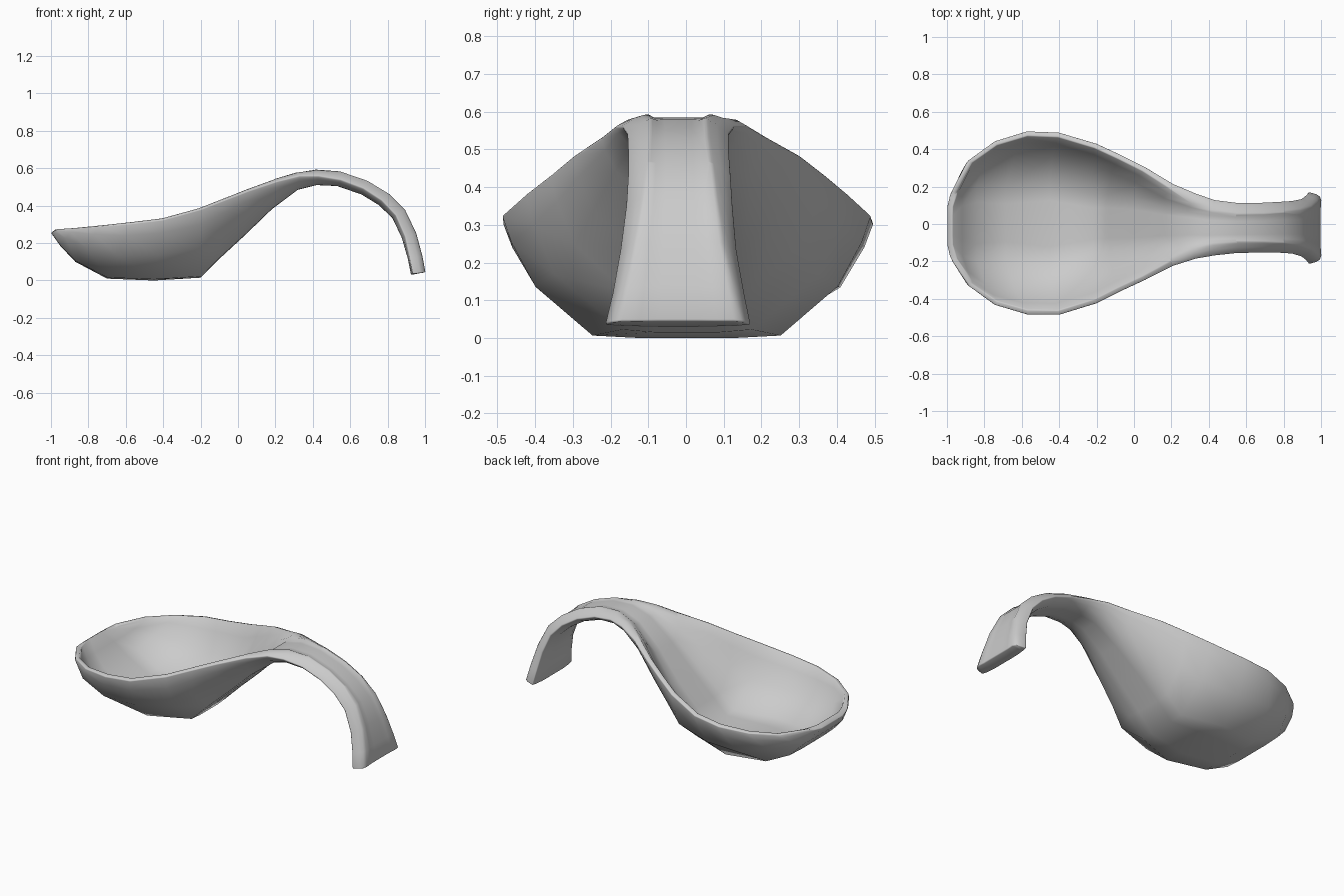
import bpy, bmesh

cube = bpy.data.objects.get("Cube")
if cube:
    bpy.data.objects.remove(cube)

grey = bpy.data.materials.new("light grey glaze")
grey.use_nodes = True
colour = (0.6, 0.6, 0.6, 1)
grey.diffuse_color = colour
grey.node_tree.nodes["Principled BSDF"].inputs["Base Color"].default_value = colour

MAX_WALL = 0.08
RIM_SHARE = 0.55


def section(floor):
    """Cross-section as (share of half width, share of depth, share of wall)."""
    half = [(1, 0, RIM_SHARE), (.95, .22, .85), (.82, .58, 1), (floor, .98, 1),
            (floor / 2, 1, 1)]
    return [(-a, b, w) for a, b, w in half] + [(0, 1, 1)] + half[::-1]


# Stations: rim x, rim z, keel x, keel z, near y, far y, wall, floor share
STATIONS = [
    # bowl
    (-.97, .275, -1, .255, -.2, .18, .035, .54),
    (-.88, .28, -.95, .185, -.335, .345, .04, .54),
    (-.74, .29, -.87, .1, -.435, .445, .045, .5),
    (-.57, .305, -.7, .01, -.485, .497, .05, .42),
    (-.4, .325, -.45, 0, -.487, .49, .05, .51),
    (-.2, .38, -.2, .015, -.425, .43, .05, .4),
    # slope up to the handle
    (-.07, .43, -.1, .115, -.36, .37, .05, .45),
    (.06, .48, .03, .235, -.3, .305, .05, .5),
    (.21, .53, .18, .38, -.225, .215, .06, .54),
    (.33, .56, .32, .485, -.187, .165, .07, .54),
    # hooked handle
    (.43, .56, .42, .51, -.17, .13, .075, .54),
    (.55, .54, .53, .505, -.157, .115, .075, .54),
    (.67, .495, .66, .46, -.155, .115, .075, .54),
    (.77, .43, .75, .405, -.155, .12, .075, .54),
    (.845, .35, .825, .335, -.16, .125, .075, .54),
    (.895, .235, .875, .23, -.175, .135, .075, .54),
    (.92, .12, .907, .12, -.195, .155, .075, .54),
    (.935, .035, .925, .03, -.215, .172, .075, .54),
]

# Outer skin lofted through the stations
mesh = bpy.data.meshes.new("spoon_rest")
bm = bmesh.new()
walls = []
rows = []
for rx, rz, kx, kz, near, far, wall, floor in STATIONS:
    mid, half = (near + far) / 2, (far - near) / 2
    row = []
    for a, b, share in section(floor):
        row.append(bm.verts.new((rx + (kx - rx) * b, mid + half * a,
                                 rz + (kz - rz) * b)))
        walls.append(wall * share)
    rows.append(row)
for r, s in zip(rows, rows[1:]):
    for i in range(len(r) - 1):
        bm.faces.new((r[i], s[i], s[i + 1], r[i + 1]))
bm.normal_update()
# Normals point up, into the bowl
if sum(f.normal.z for f in bm.faces) < 0:
    bmesh.ops.reverse_faces(bm, faces=bm.faces[:])
bm.to_mesh(mesh)
bm.free()
mesh.materials.append(grey)

rest = bpy.data.objects.new("spoon_rest", mesh)
bpy.context.collection.objects.link(rest)
group = rest.vertex_groups.new(name="wall thickness")
for i, wall in enumerate(walls):
    group.add([i], wall / MAX_WALL, 'REPLACE')

# Wall thickness and rounded rim
solid = rest.modifiers.new("wall", 'SOLIDIFY')
solid.thickness = MAX_WALL
solid.offset = 1
solid.vertex_group = group.name
bevel = rest.modifiers.new("rounded rim", 'BEVEL')
bevel.width = 0.009
bevel.segments = 2
bevel.limit_method = 'ANGLE'
bevel.angle_limit = 0.9

mesh.shade_smooth()
